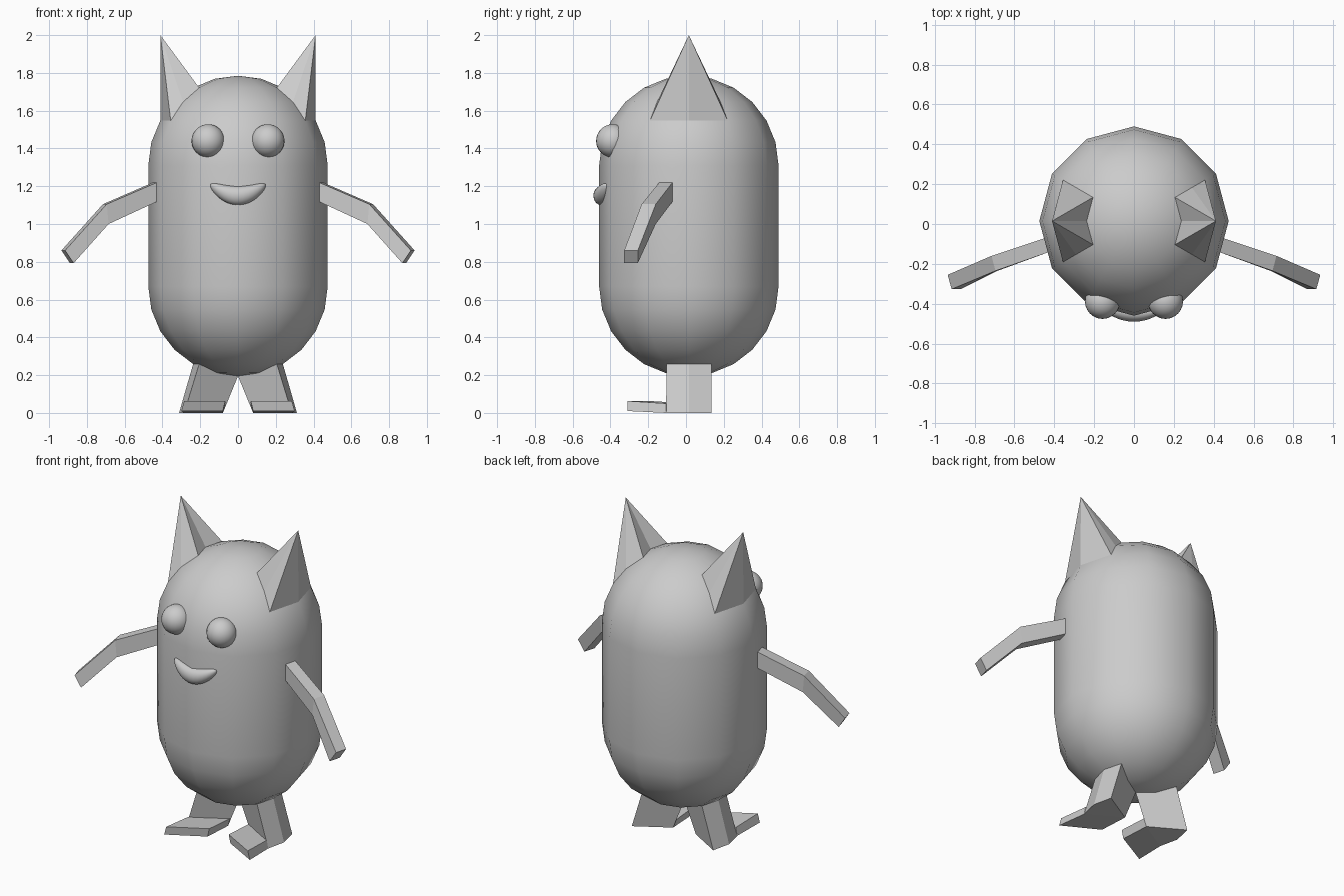
import bpy, bmesh
from math import sin, cos, radians

if "Cube" in bpy.data.objects:
    bpy.data.objects.remove(bpy.data.objects["Cube"])

R, CY, Z_LOW, Z_HIGH = 0.475, 0.015, 0.67, 1.31   # capsule body


def finish(name, bm, smooth=False):
    bmesh.ops.remove_doubles(bm, verts=bm.verts, dist=1e-5)
    bmesh.ops.recalc_face_normals(bm, faces=bm.faces)
    for f in bm.faces:
        f.smooth = smooth
    me = bpy.data.meshes.new(name)
    bm.to_mesh(me)
    bm.free()
    ob = bpy.data.objects.new(name, me)
    bpy.context.collection.objects.link(ob)
    return ob


def loft(name, rings, side=1, caps=True, smooth=False):
    """Skin a series of closed rings; side=-1 mirrors in x."""
    bm = bmesh.new()
    rows = [[bm.verts.new((side * x, y, z)) for x, y, z in r] for r in rings]
    n = len(rows[0])
    for a, b in zip(rows, rows[1:]):
        for i in range(n):
            j = (i + 1) % n
            bm.faces.new((a[i], a[j], b[j], b[i]))
    if caps:
        bm.faces.new(rows[0])
        bm.faces.new(rows[-1])
    return finish(name, bm, smooth)


def body_point(lat, lon):
    """Point on the capsule at the given latitude and longitude."""
    r = R * cos(radians(lat))
    z = (Z_HIGH if lat > 0 else Z_LOW) + R * sin(radians(lat))
    return (r * cos(radians(lon)), CY + r * sin(radians(lon)), z)


# body: 12-sided capsule
lats = list(range(-90, -14, 15)) + [-1e-4, 1e-4] + list(range(15, 91, 15))
loft("body", [[body_point(a, k * 30) for k in range(12)] for a in lats],
     caps=False, smooth=True)

for side, tag in ((1, "right"), (-1, "left")):
    # ear: a patch of the body pulled up to a point
    patch = [(30, 0), (30, 30), (45, 30), (60, 30),
             (60, 0), (60, -30), (45, -30), (30, -30)]
    loft(tag + "_ear", [[body_point(*p) for p in patch],
                        [(0.411, CY, 2.0)] * 8], side, caps=False)

    # arm: square section bent at the elbow
    arm = []
    for (xt, zt), (xb, zb), back, front in (
            ((0.445, 1.222), (0.445, 1.12), -0.07, -0.14),
            ((0.715, 1.105), (0.705, 1.0), -0.16, -0.235),
            ((0.935, 0.86), (0.89, 0.793), -0.255, -0.327)):
        arm.append([(xt, back, zt), (xt - 0.02, front, zt),
                    (xb - 0.02, front, zb), (xb, back, zb)])
    loft(tag + "_arm", arm, side)

    # leg: wedge leaning outwards from under the body
    top = [body_point(-90, 0), body_point(-60, -30),
           body_point(-60, 0), body_point(-60, 30)]
    foot_print = [(0.08, CY, 0), (0.285, -0.105, 0), (0.312, CY, 0), (0.285, 0.135, 0)]
    loft(tag + "_leg", [top, foot_print], side)

    # foot: flat plate pushed forward from the leg's front face
    loft(tag + "_foot", [
        [(0.08, CY, 0), (0.285, -0.105, 0), (0.275, -0.105, 0.05), (0.065, CY, 0.05)],
        [(0.08, -0.19, 0.01), (0.3, -0.31, 0.01), (0.285, -0.31, 0.063), (0.068, -0.19, 0.063)],
    ], side)

    # eye
    bm = bmesh.new()
    bmesh.ops.create_uvsphere(bm, u_segments=24, v_segments=16, radius=0.088)
    bmesh.ops.translate(bm, verts=bm.verts, vec=(side * 0.158, -0.388, 1.44))
    finish(tag + "_eye", bm, True)

# mouth: stretched sphere bent into a smile
bm = bmesh.new()
bmesh.ops.create_uvsphere(bm, u_segments=32, v_segments=16, radius=1)
for v in bm.verts:
    x = 0.147 * v.co.x
    v.co = (x, -0.448 + 0.042 * v.co.y + 1.2 * x * x,
            1.15 + 0.05 * v.co.z + 2.5 * x * x)
finish("mouth", bm, True)
